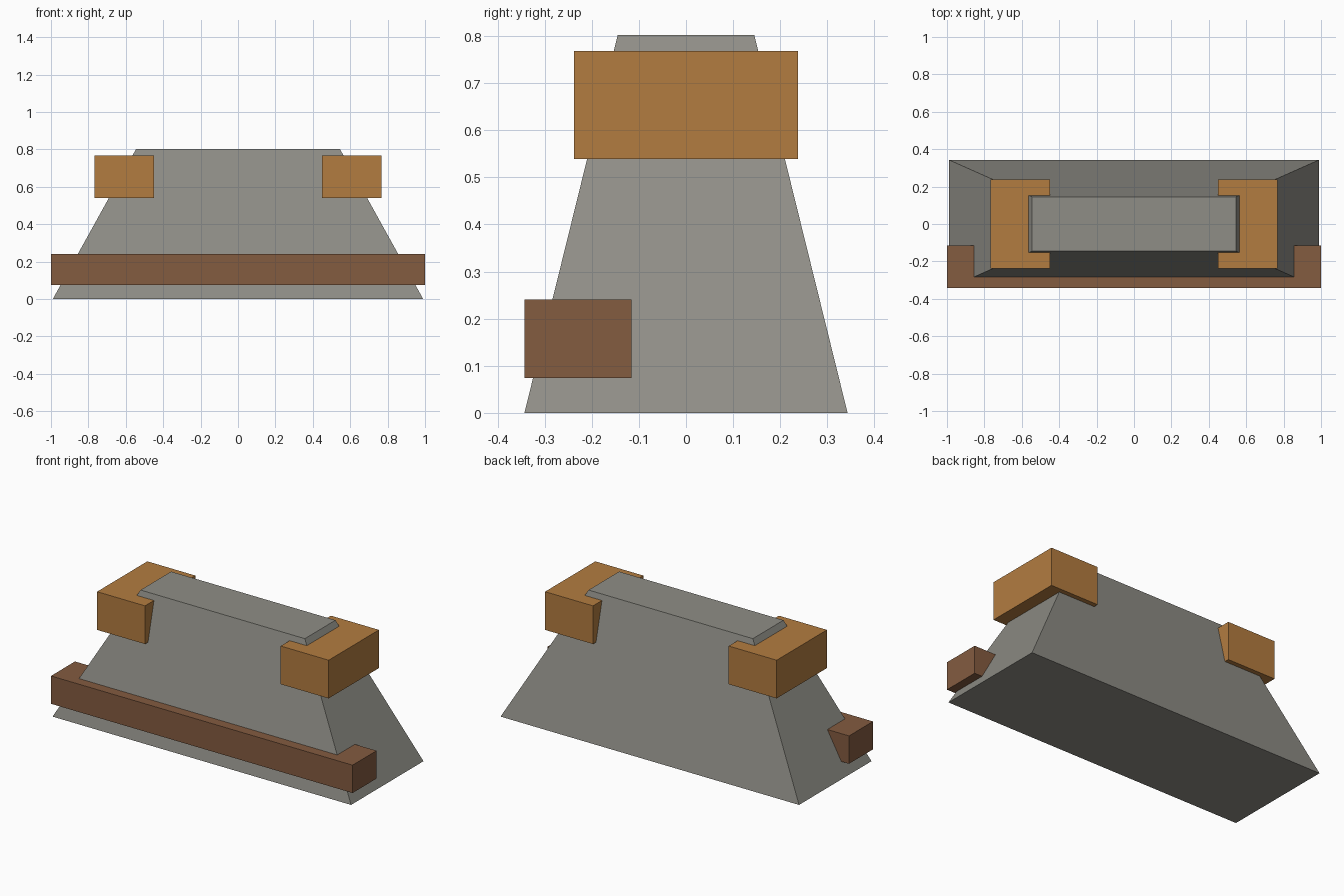
import bpy, bmesh
from mathutils import Vector

if "Cube" in bpy.data.objects:
    bpy.data.objects.remove(bpy.data.objects["Cube"])


def material(name, color):
    mat = bpy.data.materials.new(name)
    mat.diffuse_color = (*color, 1)
    mat.use_nodes = True
    mat.node_tree.nodes["Principled BSDF"].inputs["Base Color"].default_value = mat.diffuse_color
    return mat


def block(name, low, high, mat, top_scale=(1, 1)):
    """Box between two corners, with the top face optionally tapered."""
    low, high = Vector(low), Vector(high)
    centre, size = (low + high) / 2, high - low
    bm = bmesh.new()
    bmesh.ops.create_cube(bm, size=1)
    for v in bm.verts:
        v.co = Vector(a * b for a, b in zip(v.co, size))
        if v.co.z > 0:
            v.co.x *= top_scale[0]
            v.co.y *= top_scale[1]
    mesh = bpy.data.meshes.new(name)
    bm.to_mesh(mesh)
    bm.free()
    obj = bpy.data.objects.new(name, mesh)
    obj.location = centre
    bpy.context.collection.objects.link(obj)
    mesh.materials.append(mat)
    return obj


stone = material("warm_grey", (0.275, 0.27, 0.24))
wood = material("light_wood", (0.45, 0.202, 0.051))
dark_wood = material("dark_wood", (0.23, 0.106, 0.051))

# Tapered body
block("body", (-0.99, -0.343, 0), (0.99, 0.343, 0.802), stone,
      top_scale=(0.545 / 0.99, 0.145 / 0.343))

# Blocks wrapped around both upper ends
for side, x in (("left", -0.609), ("right", 0.609)):
    block(f"{side}_end_block", (x - 0.159, -0.238, 0.539), (x + 0.159, 0.238, 0.768), wood)

# Long rail across the lower front
block("front_rail", (-1, -0.343, 0.074), (1, -0.116, 0.241), dark_wood)
